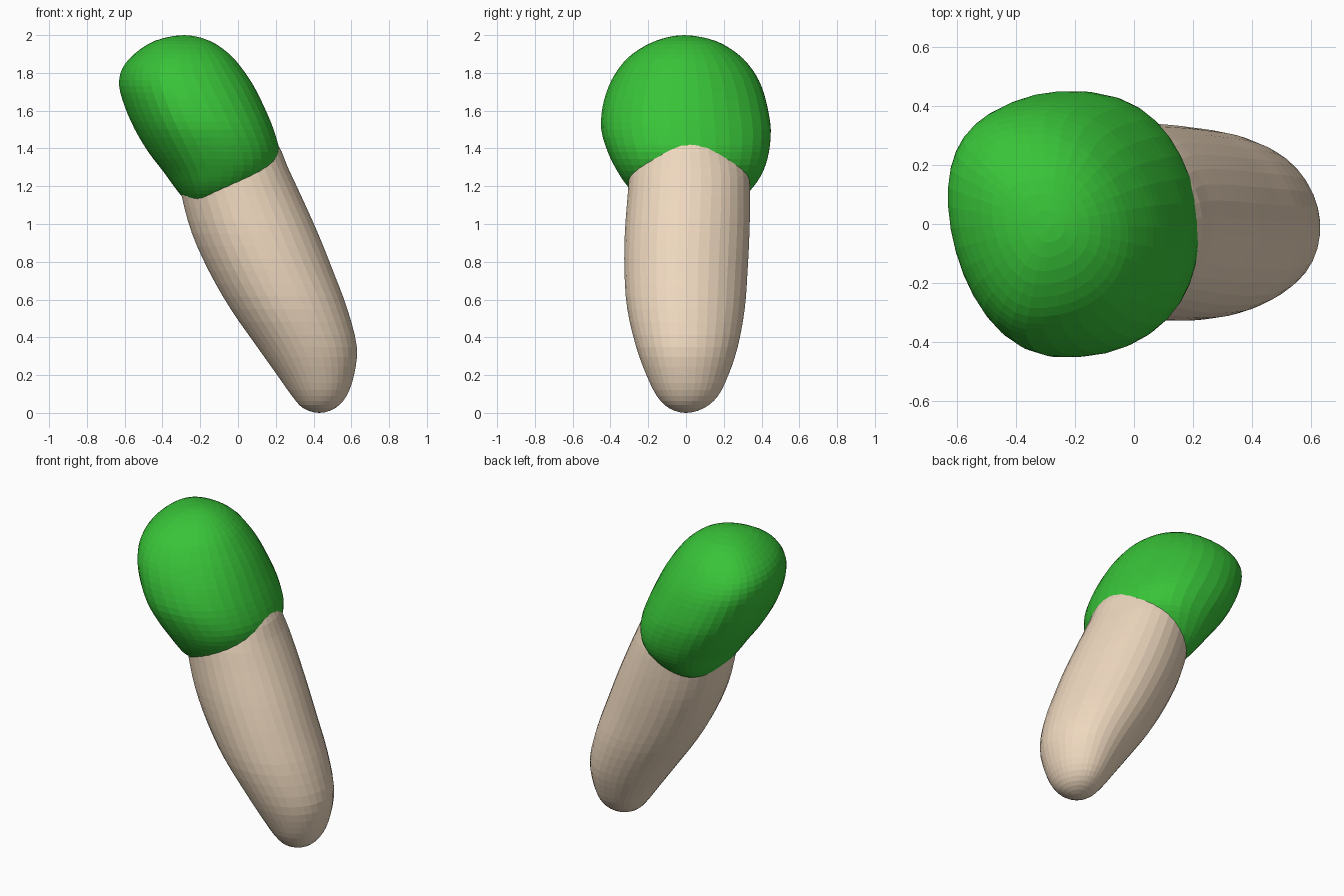
import bpy, bmesh
from math import sin, cos, pi

if "Cube" in bpy.data.objects:
    bpy.data.objects.remove(bpy.data.objects["Cube"])


def spline(rows, steps):
    """Smooth curve through the rows; the ends are mirrored so the poles are round."""
    def mirror(r):
        return (r[0], r[2], r[1], r[4], r[3])
    pts = [mirror(rows[1])] + rows + [mirror(rows[-2])]
    out = []
    for p, q, r, s in zip(pts, pts[1:], pts[2:], pts[3:]):
        for i in range(steps):
            t = i / steps
            out.append([0.5 * (2 * b + (c - a) * t + (2 * a - 5 * b + 4 * c - d) * t * t
                               + (3 * b - a - 3 * c + d) * t ** 3)
                        for a, b, c, d in zip(p, q, r, s)])
    return out[1:]


def blob(name, rows, color, shape, sides=36, steps=3):
    """Loft of level oval slices given as (z, x min, x max, y min, y max).
    shape(z) gives: shift of the widest point, then flatness and
    sideways skew of the left end, then the same of the right end."""
    bm = bmesh.new()
    rings = []
    for z, x0, x1, y0, y1 in spline(rows, steps):
        shift, flat_l, skew_l, flat_r, skew_r = shape(z)
        cy, a, h = (y0 + y1) / 2, (x1 - x0) / 2, (y1 - y0) / 2
        xm = (x0 + x1) / 2 + shift * a
        ring = []
        for i in range(sides):
            t = 2 * pi * (i + 0.5) / sides
            c, s = cos(t), sin(t)
            if c > 0:
                x, y = xm + (x1 - xm) * c ** flat_r, cy + h * (s + skew_r * c * c)
            else:
                x, y = xm - (xm - x0) * (-c) ** flat_l, cy + h * (s + skew_l * c * c)
            ring.append(bm.verts.new((x, y, z)))
        rings.append(ring)
    low, high = [bm.verts.new((r[1], r[3], r[0])) for r in (rows[0], rows[-1])]
    for i in range(sides):
        j = (i + 1) % sides
        bm.faces.new((low, rings[0][j], rings[0][i]))
        bm.faces.new((high, rings[-1][i], rings[-1][j]))
        for lo, hi in zip(rings, rings[1:]):
            bm.faces.new((lo[i], lo[j], hi[j], hi[i]))
    bmesh.ops.recalc_face_normals(bm, faces=bm.faces)
    mesh = bpy.data.meshes.new(name)
    bm.to_mesh(mesh)
    bm.free()
    mat = bpy.data.materials.new(name + "_color")
    mat.diffuse_color = color
    mat.use_nodes = True
    mat.node_tree.nodes["Principled BSDF"].inputs["Base Color"].default_value = mat.diffuse_color
    mesh.materials.append(mat)
    obj = bpy.data.objects.new(name, mesh)
    bpy.context.collection.objects.link(obj)
    return obj


def stalk_shape(z):
    return 0.0, 1.0, 0.0, 1.0, -0.07


def cap_shape(z):
    t = min(max((z - 1.3) / 0.5, 0), 1)
    return -0.08 - 0.06 * t, 0.82 + 0.14 * t, 0.12 + 0.14 * t, 0.86 + 0.1 * t, -0.1


# Leaning stalk, rounded at the foot, top hidden in the cap
blob("stalk", [
    (0.00, 0.43, 0.43, 0.00, 0.00),
    (0.025, 0.345, 0.515, -0.09, 0.095),
    (0.09, 0.285, 0.575, -0.155, 0.17),
    (0.20, 0.207, 0.615, -0.21, 0.225),
    (0.35, 0.10, 0.63, -0.265, 0.275),
    (0.55, -0.04, 0.58, -0.312, 0.312),
    (0.75, -0.155, 0.505, -0.327, 0.327),
    (0.95, -0.245, 0.425, -0.325, 0.337),
    (1.15, -0.30, 0.335, -0.31, 0.34),
    (1.30, -0.325, 0.265, -0.295, 0.33),
    (1.42, -0.32, 0.212, -0.25, 0.28),
    (1.52, -0.25, 0.11, -0.18, 0.20),
    (1.56, -0.07, -0.07, 0.01, 0.01),
], (0.86, 0.69, 0.52, 1), stalk_shape)

# Egg-shaped cap leaning to the left, flattened on its left underside
blob("cap", [
    (1.07, -0.15, -0.15, 0.03, 0.03),
    (1.10, -0.25, -0.04, -0.16, 0.22),
    (1.14, -0.292, 0.03, -0.24, 0.30),
    (1.20, -0.34, 0.12, -0.31, 0.36),
    (1.28, -0.398, 0.195, -0.365, 0.41),
    (1.38, -0.475, 0.22, -0.415, 0.44),
    (1.50, -0.547, 0.19, -0.45, 0.45),
    (1.62, -0.60, 0.14, -0.443, 0.432),
    (1.73, -0.63, 0.085, -0.41, 0.40),
    (1.82, -0.615, 0.025, -0.36, 0.35),
    (1.90, -0.55, -0.045, -0.285, 0.275),
    (1.97, -0.44, -0.15, -0.16, 0.155),
    (2.00, -0.285, -0.285, -0.01, -0.01),
], (0.04, 0.55, 0.04, 1), cap_shape)
